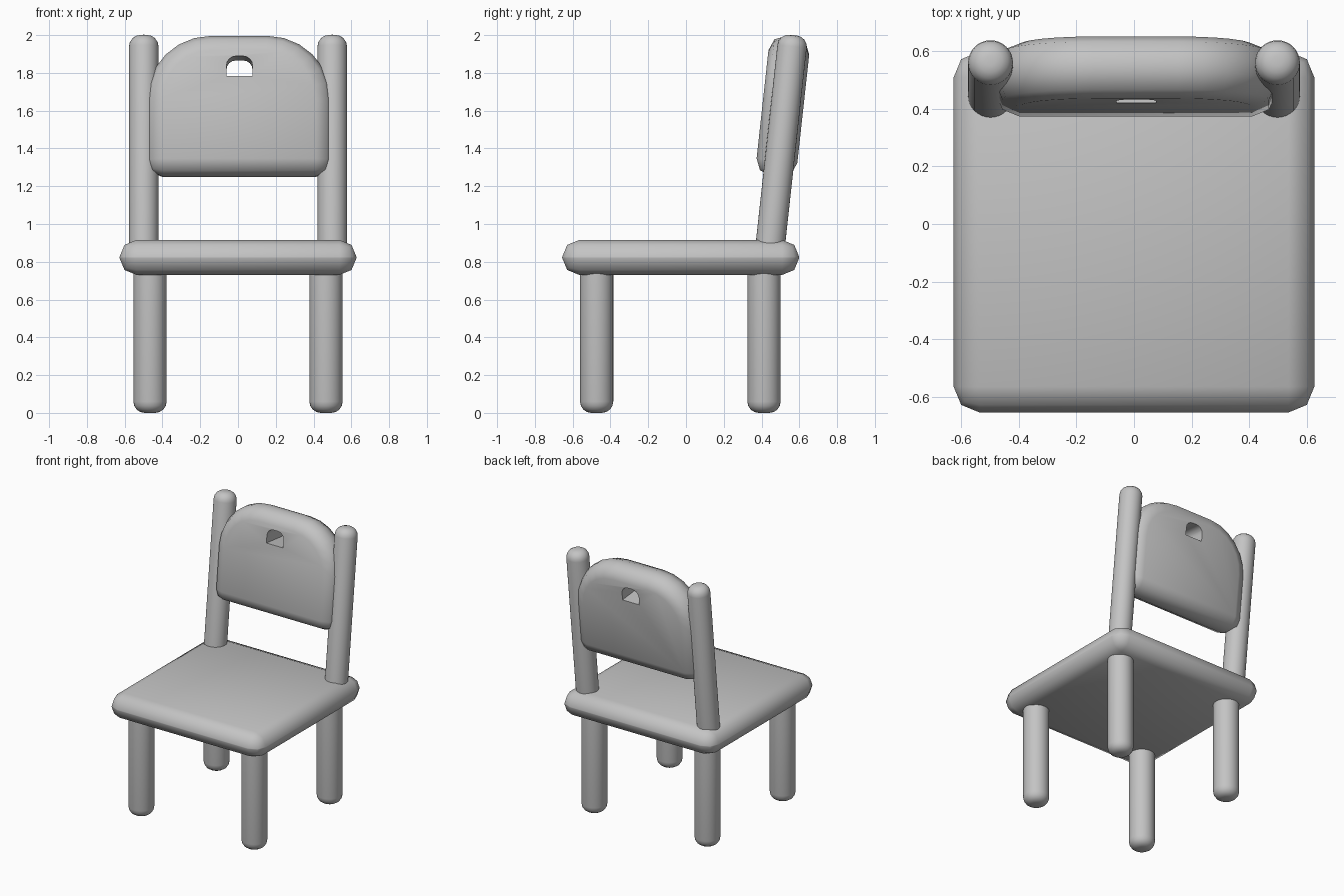
import bpy, bmesh
from math import radians, sin, cos, pi
from mathutils import Matrix, Vector

if "Cube" in bpy.data.objects:
    bpy.data.objects.remove(bpy.data.objects["Cube"], do_unlink=True)

GREY = (0.55, 0.55, 0.55, 1)
grey = bpy.data.materials.new("plain grey")
grey.use_nodes = True
grey.diffuse_color = GREY
grey.node_tree.nodes["Principled BSDF"].inputs["Base Color"].default_value = GREY

TILT = -0.109  # backward lean of the posts and backrest


def make(name, bm, matrix):
    bmesh.ops.recalc_face_normals(bm, faces=bm.faces)
    mesh = bpy.data.meshes.new(name)
    bm.to_mesh(mesh)
    bm.free()
    mesh.materials.append(grey)
    obj = bpy.data.objects.new(name, mesh)
    obj.matrix_world = matrix
    bpy.context.collection.objects.link(obj)
    return obj


def activate(obj):
    bpy.ops.object.select_all(action='DESELECT')
    obj.select_set(True)
    bpy.context.view_layer.objects.active = obj


def apply_modifier(obj, kind, **settings):
    mod = obj.modifiers.new(kind.title(), kind)
    for key, value in settings.items():
        setattr(mod, key, value)
    activate(obj)
    bpy.ops.object.modifier_apply(modifier=mod.name)


def smooth(obj, angle):
    activate(obj)
    bpy.ops.object.shade_smooth_by_angle(angle=radians(angle))


def rod(name, base, radius, length, rounded_top, tilt=0):
    """Cylinder with one rounded end, standing on base."""
    bm = bmesh.new()
    bmesh.ops.create_cone(bm, cap_ends=True, segments=32, radius1=radius,
                          radius2=radius, depth=length,
                          matrix=Matrix.Translation((0, 0, length / 2)))
    end = length if rounded_top else 0
    rim = [e for e in bm.edges if all(abs(v.co.z - end) < 1e-4 for v in e.verts)]
    bmesh.ops.bevel(bm, geom=rim, offset=0.06, segments=4, profile=0.5,
                    affect='EDGES')
    obj = make(name, bm, Matrix.Translation(base) @ Matrix.Rotation(tilt, 4, 'X'))
    smooth(obj, 50)


def plate(name, half_width, height, radius, depth, steps, matrix):
    """Upright slab with rounded upper corners, centred on its origin."""
    top = height / 2
    outline = [(-half_width, -top), (half_width, -top)]
    for side, start in ((1, 0), (-1, pi / 2)):
        for i in range(steps + 1):
            a = start + i * pi / 2 / steps
            outline.append((side * (half_width - radius) + radius * cos(a),
                            top - radius + radius * sin(a)))
    bm = bmesh.new()
    face = bm.faces.new([bm.verts.new((x, -depth / 2, z)) for x, z in outline])
    grown = bmesh.ops.extrude_face_region(bm, geom=[face])
    bmesh.ops.translate(bm, vec=(0, depth, 0),
                        verts=[v for v in grown["geom"]
                               if isinstance(v, bmesh.types.BMVert)])
    return make(name, bm, matrix)


# Seat: thick slab with broad two-step bevels
bm = bmesh.new()
bmesh.ops.create_cube(bm, size=1, matrix=Matrix.Diagonal((1.255, 1.255, 0.185, 1)))
seat = make("seat", bm, Matrix.Translation((0, -0.028, 0.823)))
apply_modifier(seat, 'BEVEL', width=0.09, segments=2, limit_method='ANGLE')
smooth(seat, 50)

# Legs and rear posts
for side, x in (("right", -1), ("left", 1)):
    rod("front_leg_" + side, (x * 0.466, -0.473, 0), 0.088, 0.78, False)
    rod("back_leg_" + side, (x * 0.466, 0.413, 0), 0.088, 0.78, False)
    rod("back_post_" + side, (x * 0.499, 0.441, 0.84), 0.078, 1.167, True, TILT)

# Backrest: leaning rounded panel with a grip hole through it
lean = (Matrix.Translation((0.006, 0.513, 1.622))
        @ Matrix.Rotation(TILT, 4, 'X'))
backrest = plate("backrest", 0.489, 0.747, 0.34, 0.217, 6, lean)
apply_modifier(backrest, 'BEVEL', width=0.085, segments=2,
               limit_method='ANGLE', angle_limit=radians(50))
hole = plate("grip_hole_cutter", 0.069, 0.106, 0.05, 0.6, 4,
             lean @ Matrix.Translation((0.002, 0, 0.204)))
hole.hide_render = True
apply_modifier(backrest, 'BOOLEAN', operation='DIFFERENCE', object=hole,
               solver='EXACT')
bpy.data.objects.remove(hole, do_unlink=True)
smooth(backrest, 50)
